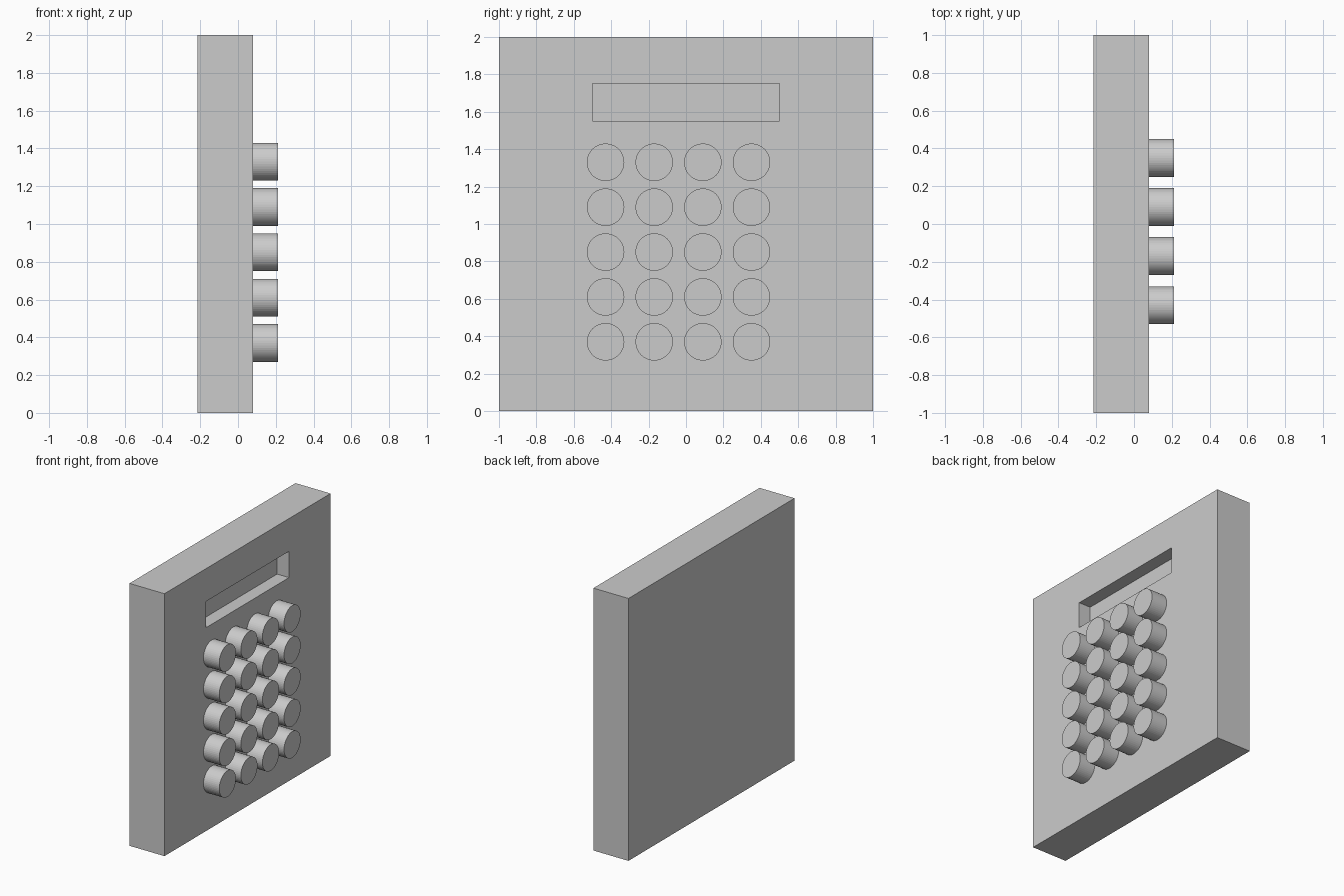
import bpy
import bmesh
from math import radians
from mathutils import Matrix, Vector

cube = bpy.data.objects.get("Cube")
if cube:
    bpy.data.objects.remove(cube, do_unlink=True)

grey = bpy.data.materials.new("plain grey")
grey.use_nodes = True
grey.diffuse_color = (0.6, 0.6, 0.6, 1)
grey.node_tree.nodes["Principled BSDF"].inputs["Base Color"].default_value = (0.6, 0.6, 0.6, 1)

BACK, FACE, TIP = -0.215, 0.08, 0.213


def make_object(name, bm):
    mesh = bpy.data.meshes.new(name)
    bm.to_mesh(mesh)
    bm.free()
    mesh.materials.append(grey)
    obj = bpy.data.objects.new(name, mesh)
    bpy.context.collection.objects.link(obj)
    return obj


# Square body, with a display window sunk into its keypad face
bm = bmesh.new()
bmesh.ops.create_cube(bm, size=1)
bmesh.ops.scale(bm, vec=(FACE - BACK, 2, 2), verts=bm.verts)
bmesh.ops.translate(bm, vec=((FACE + BACK) / 2, 0, 1), verts=bm.verts)
bm.normal_update()
window = max(bm.faces, key=lambda f: f.normal.x)
bmesh.ops.inset_individual(bm, faces=[window], thickness=0.2)
for v in window.verts:
    v.co.y = 0.5 if v.co.y > 0 else -0.5
    v.co.z = 1.75 if v.co.z > 1 else 1.55
floor = bmesh.ops.extrude_discrete_faces(bm, faces=[window])["faces"][0]
bmesh.ops.translate(bm, vec=(-0.1, 0, 0), verts=floor.verts)
bmesh.ops.recalc_face_normals(bm, faces=bm.faces)
make_object("body", bm)

# Round push buttons, four columns by five rows
turn = Matrix.Rotation(radians(90), 4, "Y")
for row in range(5):
    for col in range(4):
        bm = bmesh.new()
        centre = Vector(((FACE + TIP) / 2, -0.43 + 0.26 * col, 1.33 - 0.24 * row))
        bmesh.ops.create_cone(bm, cap_ends=True, segments=48, radius1=0.1, radius2=0.1,
                              depth=TIP - FACE, matrix=Matrix.Translation(centre) @ turn)
        make_object(f"button_row{row + 1}_column{col + 1}", bm)
